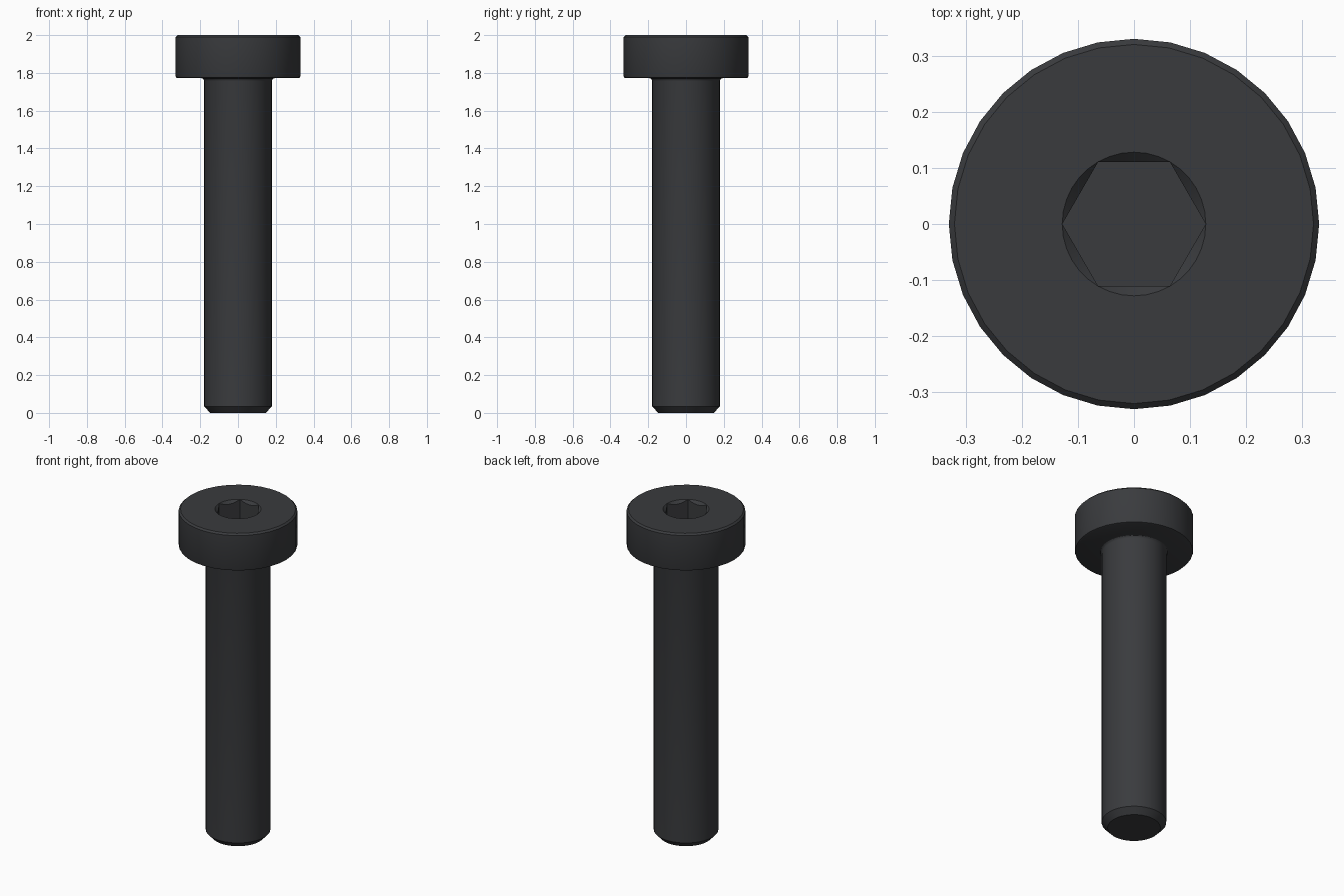
import bpy, bmesh, math
from mathutils import Vector

if "Cube" in bpy.data.objects:
    bpy.data.objects.remove(bpy.data.objects["Cube"])

SIDES = 32


def lathe(name, profile, sides):
    """Closed solid of revolution about z from (radius, z) points, bottom to top."""
    bm = bmesh.new()
    rings = []
    for r, z in profile:
        rings.append([bm.verts.new((r * math.cos(2 * math.pi * i / sides),
                                    r * math.sin(2 * math.pi * i / sides), z))
                      for i in range(sides)])
    for a, b in zip(rings, rings[1:]):
        for i in range(sides):
            j = (i + 1) % sides
            bm.faces.new((a[i], a[j], b[j], b[i]))
    bm.faces.new(rings[0][::-1])
    bm.faces.new(rings[-1])
    mesh = bpy.data.meshes.new(name)
    bm.to_mesh(mesh)
    bm.free()
    obj = bpy.data.objects.new(name, mesh)
    bpy.context.collection.objects.link(obj)
    return obj


# Shaft with chamfered tip, fillet under the head, and softened head rims
fillet = [(0.195 - 0.015 * math.cos(t), 1.757 + 0.015 * math.sin(t))
          for t in (math.radians(a) for a in (0, 30, 60, 90))]
profile = ([(0.147, 0), (0.18, 0.035)] + fillet +
           [(0.32, 1.772), (0.327, 1.775), (0.33, 1.782),
            (0.33, 1.99), (0.32, 2.0)])
bolt = lathe("socket_bolt", profile, SIDES)

# Socket: conical lead-in, then hexagonal recess
cone = lathe("socket_countersink_cutter", [(0.100, 1.972), (0.148, 2.02)], 36)
hexagon = lathe("socket_hex_cutter", [(0.1278, 1.87), (0.1278, 2.03)], 6)

bpy.context.view_layer.objects.active = bolt
bolt.select_set(True)
for cutter in (cone, hexagon):
    mod = bolt.modifiers.new(cutter.name, 'BOOLEAN')
    mod.operation = 'DIFFERENCE'
    mod.solver = 'EXACT'
    mod.object = cutter
    bpy.ops.object.modifier_apply(modifier=mod.name)
for cutter in (cone, hexagon):
    bpy.data.objects.remove(cutter)

bpy.ops.object.shade_smooth_by_angle(angle=math.radians(30))

# Dark steel finish
steel = bpy.data.materials.new("dark_steel")
steel.diffuse_color = (0.042, 0.044, 0.048, 1)
steel.use_nodes = True
steel.node_tree.nodes["Principled BSDF"].inputs["Base Color"].default_value = steel.diffuse_color
bolt.data.materials.clear()
bolt.data.materials.append(steel)
